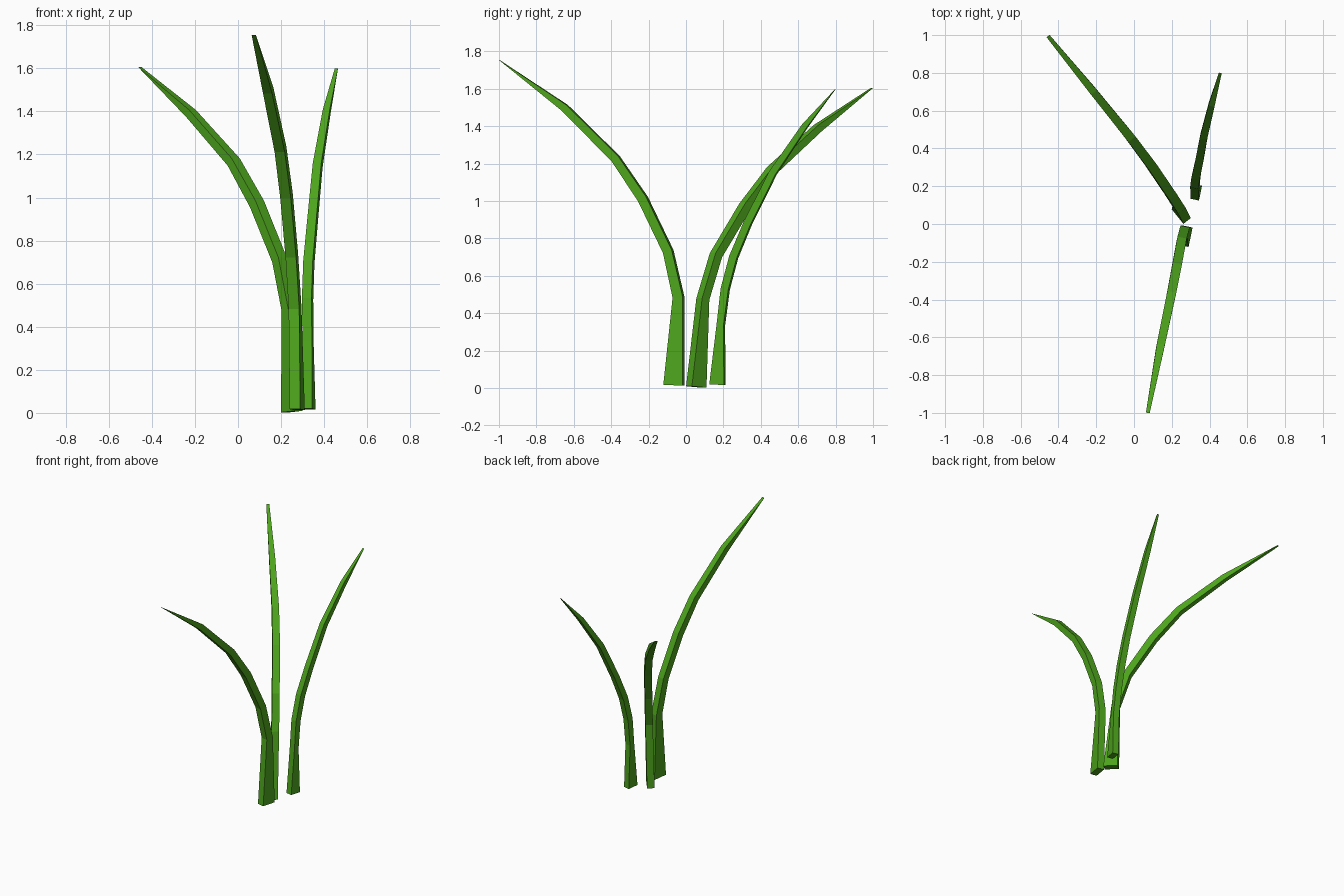
import bpy, bmesh
from mathutils import Vector

green = bpy.data.materials.new("leaf_green")
green.diffuse_color = (0.075, 0.37, 0.012, 1)


def blade(name, lean, rings):
    """Bent tapering blade; rings are (x, y, z, depth, width) along its spine."""
    lean = Vector((lean[0], lean[1], 0)).normalized()
    side = lean.cross(Vector((0, 0, 1)))
    pts = [Vector(r[:3]) for r in rings]
    bm = bmesh.new()
    loops = []
    for i, (x, y, z, depth, width) in enumerate(rings):
        # average direction of neighbouring segments sets the section tilt
        t = Vector()
        if i:
            t += (pts[i] - pts[i - 1]).normalized()
        if i < len(pts) - 1:
            t += (pts[i + 1] - pts[i]).normalized()
        t.normalize()
        n = (lean - t * lean.dot(t)).normalized()
        loops.append([bm.verts.new(pts[i] + n * depth / 2 * a + side * width / 2 * b)
                      for a, b in ((-1, -1), (1, -1), (1, 1), (-1, 1))])
    for lo, hi in zip(loops, loops[1:]):
        for k in range(4):
            m = (k + 1) % 4
            bm.faces.new((lo[k], lo[m], hi[m], hi[k]))
    bm.faces.new(loops[0][::-1])
    # the flat tip closes to a single edge
    bmesh.ops.remove_doubles(bm, verts=bm.verts, dist=0.003)
    bmesh.ops.recalc_face_normals(bm, faces=bm.faces)
    me = bpy.data.meshes.new(name)
    bm.to_mesh(me)
    bm.free()
    me.materials.append(green)
    bpy.context.collection.objects.link(bpy.data.objects.new(name, me))


# Tall blade bending to the front
blade("front_blade", (-0.2, -0.98), [
    (0.275, -0.065, 0.015, 0.105, 0.05), (0.265, -0.04, 0.485, 0.055, 0.05),
    (0.25, -0.095, 0.73, 0.05, 0.05), (0.225, -0.23, 1.01, 0.05, 0.05),
    (0.197, -0.375, 1.225, 0.045, 0.048), (0.14, -0.648, 1.498, 0.04, 0.043),
    (0.073, -1.0, 1.755, 0, 0.02)])

# Blade bending to the back left
blade("back_left_blade", (-0.62, 0.785), [
    (0.25, 0.055, 0.006, 0.10, 0.05), (0.238, 0.09, 0.475, 0.05, 0.05),
    (0.193, 0.16, 0.71, 0.05, 0.05), (0.088, 0.315, 0.97, 0.05, 0.05),
    (-0.02, 0.46, 1.165, 0.045, 0.048), (-0.218, 0.705, 1.39, 0.04, 0.04),
    (-0.455, 0.995, 1.605, 0, 0.02)])

# Short blade bending to the back
blade("back_blade", (0.2, 0.98), [
    (0.33, 0.168, 0.018, 0.08, 0.045), (0.325, 0.186, 0.335, 0.038, 0.045),
    (0.323, 0.21, 0.53, 0.042, 0.045), (0.329, 0.255, 0.70, 0.042, 0.045),
    (0.345, 0.33, 0.88, 0.04, 0.043), (0.37, 0.465, 1.15, 0.038, 0.04),
    (0.412, 0.635, 1.40, 0.03, 0.033), (0.457, 0.80, 1.60, 0, 0.015)])
